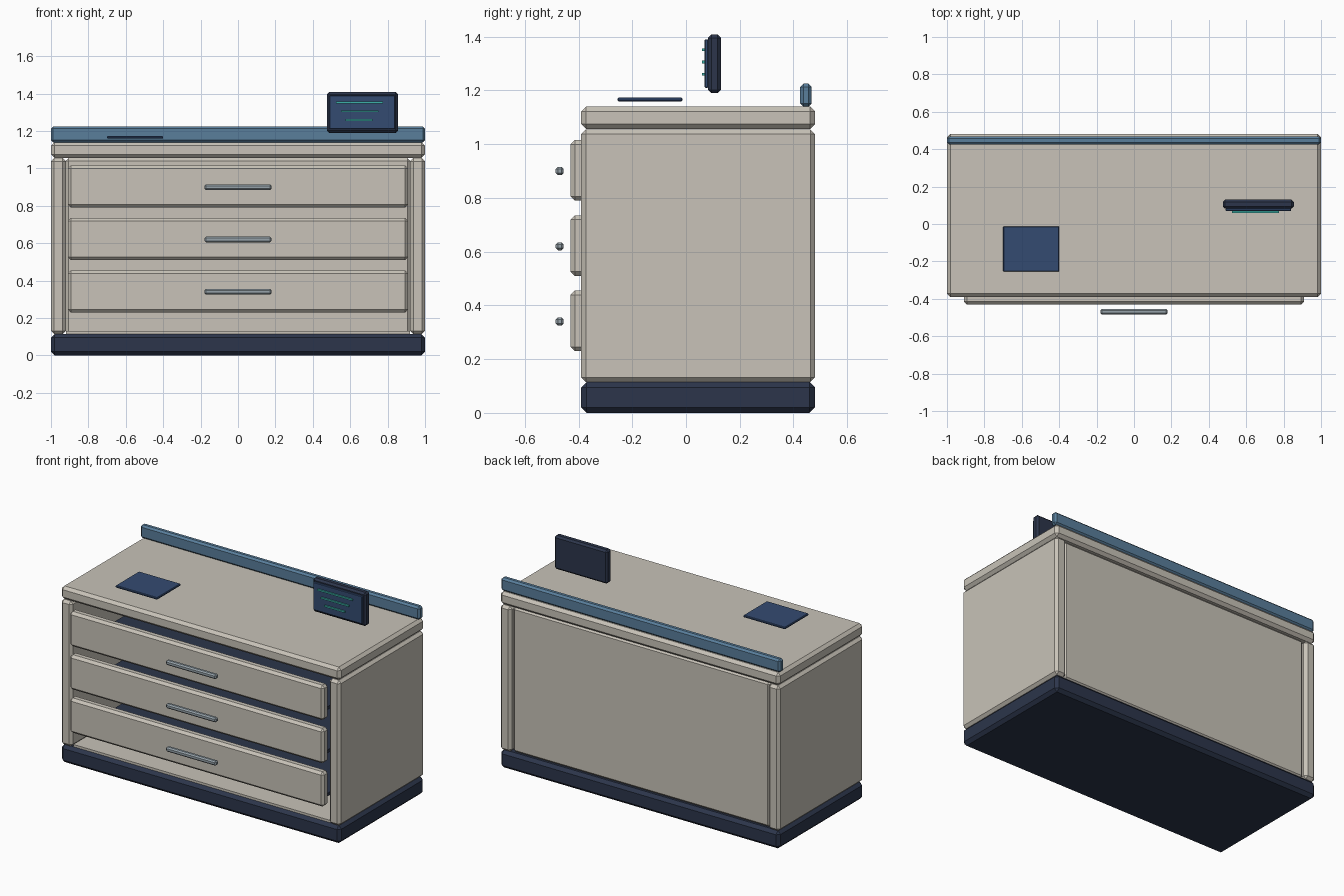
import bpy
import bmesh

if "Cube" in bpy.data.objects:
    bpy.data.objects.remove(bpy.data.objects["Cube"])


def material(name, r, g, b):
    m = bpy.data.materials.new(name)
    m.diffuse_color = (r, g, b, 1)
    m.use_nodes = True
    m.node_tree.nodes["Principled BSDF"].inputs["Base Color"].default_value = m.diffuse_color
    return m


BEIGE = material("warm_beige", 0.58, 0.545, 0.48)
NAVY = material("dark_navy", 0.025, 0.036, 0.07)
STEEL = material("steel_blue", 0.1, 0.21, 0.33)
BLUE = material("screen_blue", 0.034, 0.07, 0.165)
TEAL = material("teal", 0.045, 0.45, 0.40)
GREY = material("handle_grey", 0.31, 0.37, 0.41)


def box(name, x, y, z, mat, bevel=0.0):
    """Box spanning the given (min, max) ranges, with chamfered edges."""
    bm = bmesh.new()
    bmesh.ops.create_cube(bm, size=1)
    for v in bm.verts:
        for i, (lo, hi) in enumerate((x, y, z)):
            v.co[i] = hi if v.co[i] > 0 else lo
    if bevel:
        bmesh.ops.bevel(bm, geom=bm.edges[:], offset=bevel, segments=1,
                        affect='EDGES', clamp_overlap=True)
    mesh = bpy.data.meshes.new(name)
    bm.to_mesh(mesh)
    bm.free()
    mesh.materials.append(mat)
    ob = bpy.data.objects.new(name, mesh)
    bpy.context.collection.objects.link(ob)
    return ob


# Cabinet shell
box("base", (-1, 1), (-0.39, 0.48), (0, 0.115), NAVY, 0.02)
box("left_side", (-1, -0.92), (-0.39, 0.48), (0.115, 1.055), BEIGE, 0.017)
box("right_side", (0.92, 1), (-0.39, 0.48), (0.115, 1.055), BEIGE, 0.017)
box("back_panel", (-0.92, 0.92), (0.42, 0.46), (0.115, 1.055), BEIGE, 0.015)
box("cabinet_floor", (-0.92, 0.92), (-0.37, 0.42), (0.115, 0.13), BEIGE)
box("countertop", (-1, 1), (-0.39, 0.48), (1.057, 1.14), BEIGE, 0.018)
box("backsplash", (-1, 1), (0.425, 0.468), (1.14, 1.225), STEEL, 0.012)

# Drawers: front, tray floor and bar handle
for i, z in enumerate((0.23, 0.51, 0.79)):
    n = i + 1
    box(f"drawer_front_{n}", (-0.91, 0.91), (-0.43, -0.37), (z, z + 0.225),
        BEIGE, 0.016)
    box(f"drawer_tray_{n}", (-0.85, 0.85), (-0.37, 0.38), (z + 0.01, z + 0.03),
        NAVY)
    box(f"handle_{n}", (-0.18, 0.18), (-0.485, -0.455),
        (z + 0.095, z + 0.125), GREY, 0.008)

# Display with three lines on its screen
box("display_case", (0.475, 0.855), (0.082, 0.13), (1.19, 1.408), NAVY, 0.012)
box("display_screen", (0.49, 0.84), (0.069, 0.083), (1.21, 1.39), BLUE, 0.003)
for i, (x0, x1, z) in enumerate(((0.525, 0.775, 1.352),
                                 (0.55, 0.75, 1.306),
                                 (0.575, 0.72, 1.26))):
    box(f"screen_line_{i + 1}", (x0, x1), (0.06, 0.0695),
        (z - 0.005, z + 0.005), TEAL)

# Flat tablet above the countertop
box("tablet", (-0.7, -0.4), (-0.255, -0.013), (1.159, 1.173), BLUE, 0.004)
